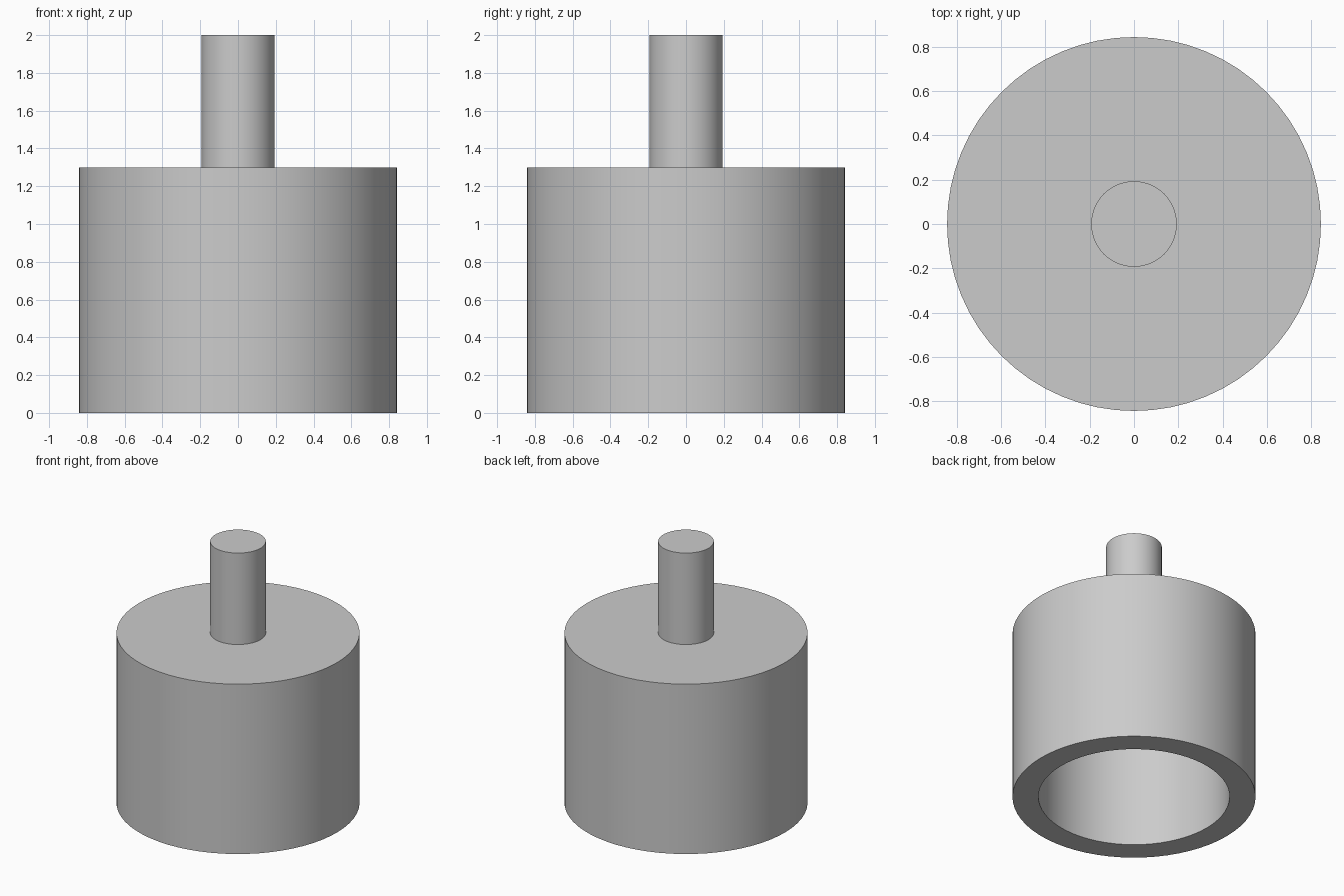
import bpy
import bmesh
import math

SEGMENTS = 64
BODY_RADIUS, BORE_RADIUS, STEM_RADIUS = 0.843, 0.663, 0.193
BODY_TOP, BORE_TOP, STEM_TOP = 1.3, 1.12, 2.0

# Remove the default cube
cube = bpy.data.objects.get("Cube")
if cube:
    bpy.data.objects.remove(cube, do_unlink=True)

# Plain grey finish
grey = bpy.data.materials.new("grey metal")
grey.use_nodes = True
colour = (0.6, 0.6, 0.6, 1.0)
grey.diffuse_color = colour
grey.node_tree.nodes["Principled BSDF"].inputs["Base Color"].default_value = colour


def lathe(name, profile):
    """Revolve a (radius, height) profile around the z axis."""
    bm = bmesh.new()
    verts = [bm.verts.new((r, 0, z)) for r, z in profile]
    edges = [bm.edges.new(pair) for pair in zip(verts, verts[1:])]
    bmesh.ops.spin(bm, geom=verts + edges, cent=(0, 0, 0), axis=(0, 0, 1),
                   angle=math.tau, steps=SEGMENTS, use_duplicate=False)
    bmesh.ops.remove_doubles(bm, verts=bm.verts, dist=0.0001)
    bmesh.ops.recalc_face_normals(bm, faces=bm.faces)
    mesh = bpy.data.meshes.new(name)
    bm.to_mesh(mesh)
    bm.free()
    mesh.materials.append(grey)
    obj = bpy.data.objects.new(name, mesh)
    bpy.context.collection.objects.link(obj)
    bpy.ops.object.select_all(action="DESELECT")
    obj.select_set(True)
    bpy.context.view_layer.objects.active = obj
    bpy.ops.object.shade_smooth_by_angle(angle=math.radians(30))
    return obj


# Cup-shaped body, open underneath
lathe("body", [(0, BORE_TOP), (BORE_RADIUS, BORE_TOP), (BORE_RADIUS, 0),
               (BODY_RADIUS, 0), (BODY_RADIUS, BODY_TOP), (0, BODY_TOP)])

# Solid stem standing on the body
lathe("stem", [(0, BODY_TOP), (STEM_RADIUS, BODY_TOP),
               (STEM_RADIUS, STEM_TOP), (0, STEM_TOP)])
